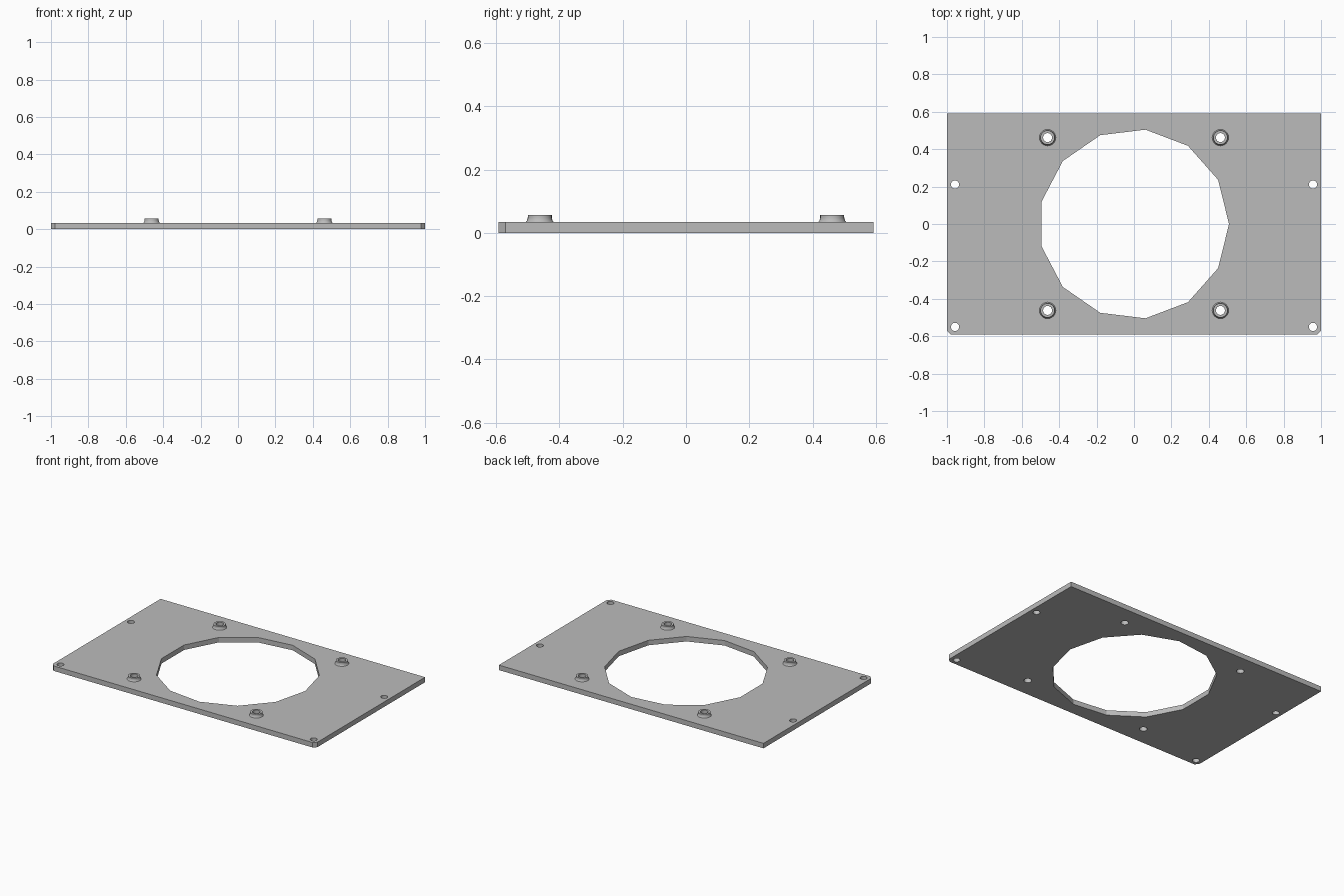
import bpy, bmesh
from math import cos, sin, tau, radians

cube = bpy.data.objects.get("Cube")
if cube:
    bpy.data.objects.remove(cube, do_unlink=True)

grey = bpy.data.materials.new("plain grey")
grey.use_nodes = True
colour = (0.5, 0.5, 0.5, 1)
grey.diffuse_color = colour
grey.node_tree.nodes["Principled BSDF"].inputs["Base Color"].default_value = colour

HALF_X, HALF_Y, THICK, CORNER = 1.0, 0.592, 0.034, 0.021
BOSS, BORE, SEGMENTS = 0.462, 0.024, 24


def circle(x, y, radius, sides):
    return [(x + radius * cos(tau * i / sides), y + radius * sin(tau * i / sides))
            for i in range(sides)]


def finish(obj):
    """Weld, shade and colour a finished part."""
    bm = bmesh.new()
    bm.from_mesh(obj.data)
    bmesh.ops.remove_doubles(bm, verts=bm.verts, dist=0.0001)
    bmesh.ops.recalc_face_normals(bm, faces=bm.faces)
    bm.to_mesh(obj.data)
    bm.free()
    obj.data.materials.clear()
    obj.data.materials.append(grey)
    bpy.ops.object.select_all(action='DESELECT')
    obj.select_set(True)
    bpy.context.view_layer.objects.active = obj
    bpy.ops.object.shade_smooth_by_angle(angle=radians(25))


# Plate outline: square back corners, chamfered front corners
outlines = [[(HALF_X, HALF_Y), (-HALF_X, HALF_Y), (-HALF_X, CORNER - HALF_Y),
             (CORNER - HALF_X, -HALF_Y), (HALF_X - CORNER, -HALF_Y),
             (HALF_X, CORNER - HALF_Y)]]
# Large faceted opening
outlines.append(circle(0, 0, 0.508, 13))
# Bores under the bosses and screw holes near the ends
for side in (-1, 1):
    for y in (-BOSS, BOSS):
        outlines.append(circle(side * BOSS, y, BORE, SEGMENTS))
    for y in (-0.55, 0.211):
        outlines.append(circle(side * 0.957, y, 0.022, SEGMENTS))

# Mounting plate: filled, extruded outline
curve = bpy.data.curves.new("mounting_plate", 'CURVE')
curve.dimensions = '2D'
curve.fill_mode = 'BOTH'
curve.extrude = THICK / 2
for points in outlines:
    spline = curve.splines.new('POLY')
    spline.points.add(len(points) - 1)
    for point, (x, y) in zip(spline.points, points):
        point.co = (x, y, THICK / 2, 1)
    spline.use_cyclic_u = True
    spline.use_smooth = False
plate = bpy.data.objects.new("mounting_plate", curve)
bpy.context.collection.objects.link(plate)
# 2D curves stay flat, so lift the part and bake the lift into the mesh
bpy.context.view_layer.update()
mesh = bpy.data.meshes.new_from_object(
    plate.evaluated_get(bpy.context.evaluated_depsgraph_get()))
bpy.data.objects.remove(plate, do_unlink=True)
low = min(v.co.z for v in mesh.vertices)
for v in mesh.vertices:
    v.co.z -= low
plate = bpy.data.objects.new("mounting_plate", mesh)
bpy.context.collection.objects.link(plate)
finish(plate)

# Hollow bosses with a flared foot, turned from one profile
profile = [(0.044, THICK), (0.041, 0.038), (0.039, 0.043), (0.038, 0.048),
           (0.038, 0.057), (BORE, 0.057), (BORE, THICK)]


def boss(name, x, y):
    bm = bmesh.new()
    verts = [bm.verts.new((r, 0, z)) for r, z in profile]
    edges = [bm.edges.new(pair) for pair in zip(verts, verts[1:])]
    bmesh.ops.spin(bm, geom=verts + edges, axis=(0, 0, 1), cent=(0, 0, 0),
                   angle=tau, steps=SEGMENTS)
    data = bpy.data.meshes.new(name)
    bm.to_mesh(data)
    bm.free()
    obj = bpy.data.objects.new(name, data)
    obj.location = (x, y, 0)
    bpy.context.collection.objects.link(obj)
    finish(obj)
    # Make sure the open shell faces outward
    top = max(data.polygons, key=lambda p: p.center.z)
    if top.normal.z < 0:
        data.flip_normals()


for x, side in ((BOSS, "left"), (-BOSS, "right")):
    for y, end in ((-BOSS, "front"), (BOSS, "back")):
        boss(f"{end}_{side}_boss", x, y)
